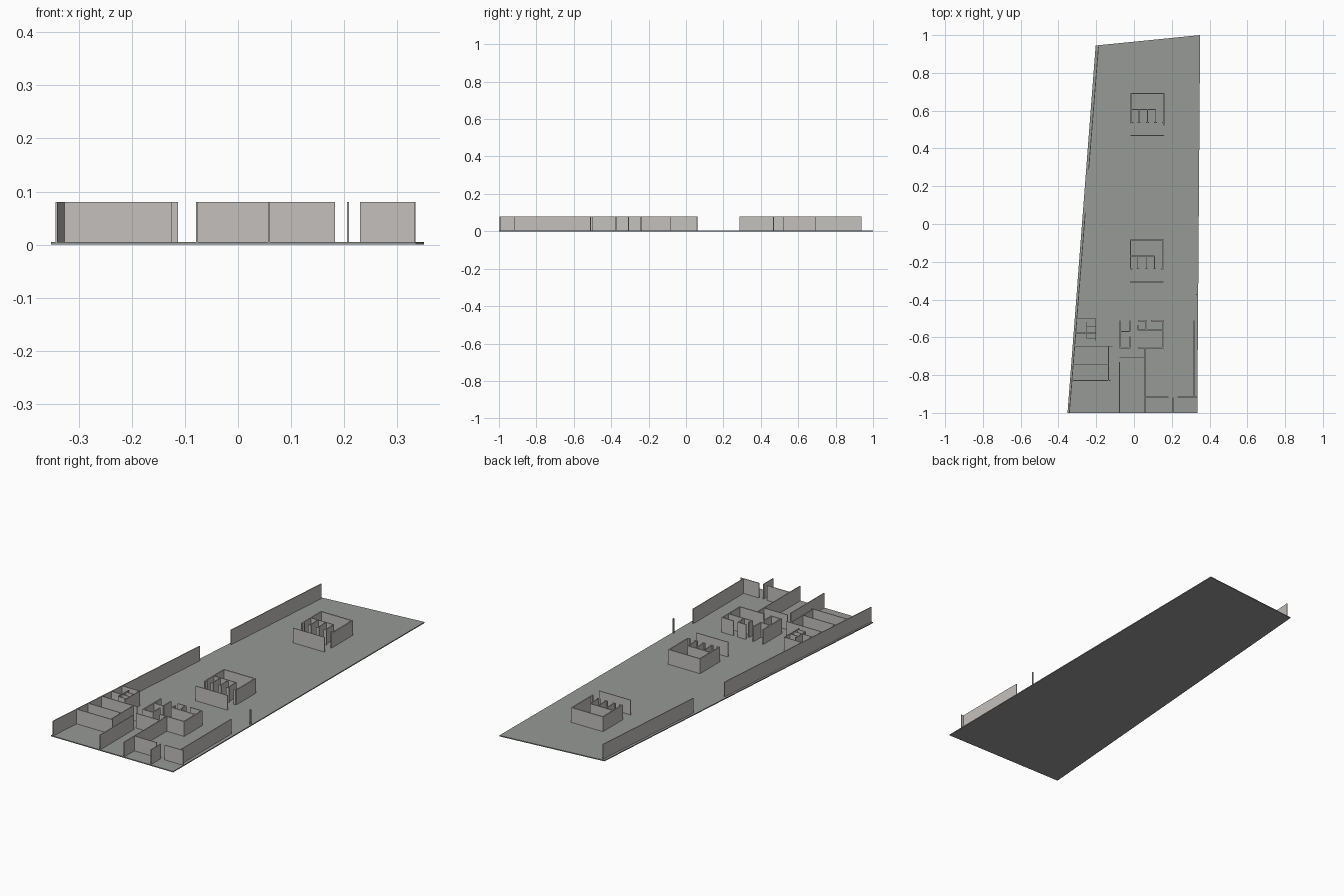
import bpy, bmesh
from mathutils import Vector

if "Cube" in bpy.data.objects:
    bpy.data.objects.remove(bpy.data.objects["Cube"])

FLOOR_Z, TOP_Z = 0.005, 0.08


def material(name, rgb):
    m = bpy.data.materials.new(name)
    m.diffuse_color = (*rgb, 1)
    m.use_nodes = True
    m.node_tree.nodes["Principled BSDF"].inputs["Base Color"].default_value = m.diffuse_color
    return m


WALL = material("warm light grey", (0.55, 0.53, 0.505))
FLOOR = material("concrete grey", (0.31, 0.32, 0.31))


def prism(bm, outline, z0, z1):
    low = [bm.verts.new((x, y, z0)) for x, y in outline]
    high = [bm.verts.new((x, y, z1)) for x, y in outline]
    bm.faces.new(low[::-1])
    bm.faces.new(high)
    n = len(outline)
    for i in range(n):
        j = (i + 1) % n
        bm.faces.new((low[i], low[j], high[j], high[i]))


def finish(bm, name, mat):
    bmesh.ops.recalc_face_normals(bm, faces=bm.faces)
    mesh = bpy.data.meshes.new(name)
    bm.to_mesh(mesh)
    bm.free()
    mesh.materials.append(mat)
    bpy.context.collection.objects.link(bpy.data.objects.new(name, mesh))


def walls(name, runs, thick=0.004):
    """Upright wall panels along (x0, y0, x1, y1) centre lines."""
    bm = bmesh.new()
    for x0, y0, x1, y1 in runs:
        a, b = Vector((x0, y0)), Vector((x1, y1))
        d = (b - a).normalized()
        s = Vector((-d.y, d.x)) * thick / 2
        prism(bm, [a - s, b - s, b + s, a + s], FLOOR_Z, TOP_Z)
    finish(bm, name, WALL)


# Floor slab
bm = bmesh.new()
prism(bm, [(-0.352, -1), (0.335, -1), (0.35, 1), (-0.203, 0.945)], 0, FLOOR_Z)
finish(bm, "floor_slab", FLOOR)


# Slanted left boundary wall, with an opening between its two lengths
def left_x(y):
    return -0.342 + (y + 1) * 0.0794


walls("left_boundary_wall", [(left_x(a), a, left_x(b), b)
                             for a, b in ((-0.998, 0.06), (0.285, 0.938))])

# Right boundary wall, door post and front corner
walls("right_boundary_wall", [(0.318, -0.918, 0.318, -0.51)])
walls("right_post", [(0.332, -0.377, 0.332, -0.371)], 0.005)
walls("front_corner_walls", [
    (0.23, -0.916, 0.333, -0.916),
    (0.207, -0.995, 0.207, -0.918),
])

# Front left rooms
walls("left_rooms", [
    (left_x(-0.828), -0.828, -0.125, -0.828),
    (left_x(-0.745), -0.745, -0.135, -0.745),
    (left_x(-0.647), -0.647, -0.113, -0.647),
    (-0.135, -0.828, -0.135, -0.647),
])

# Small cubicles above the left rooms
walls("left_cubicles", [
    (left_x(-0.5), -0.5, -0.203, -0.5),
    (left_x(-0.577), -0.577, -0.203, -0.577),
    (left_x(-0.647), -0.647, left_x(-0.577), -0.577),
    (-0.203, -0.62, -0.203, -0.5),
    (-0.25, -0.605, -0.25, -0.52),
    (-0.25, -0.545, -0.203, -0.545),
    (-0.25, -0.605, -0.203, -0.605),
], 0.003)

# Middle front rooms
walls("front_rooms", [
    (-0.077, -0.998, -0.077, -0.73),
    (-0.077, -0.708, 0.058, -0.708),
    (0.058, -0.998, 0.058, -0.655),
    (0.058, -0.916, 0.183, -0.916),
])
walls("narrow_room", [
    (-0.075, -0.655, -0.075, -0.51),
    (-0.078, -0.655, -0.018, -0.655),
    (-0.021, -0.655, -0.021, -0.595),
    (-0.021, -0.57, -0.021, -0.51),
    (-0.075, -0.57, -0.021, -0.57),
], 0.006)
walls("square_room", [
    (0.155, -0.655, 0.155, -0.51),
    (0.02, -0.655, 0.158, -0.655),
    (0.02, -0.562, 0.155, -0.562),
    (0.022, -0.562, 0.022, -0.535),
    (0.065, -0.562, 0.065, -0.51),
    (0.02, -0.512, 0.06, -0.512),
    (0.09, -0.512, 0.158, -0.512),
], 0.006)


# Two open washroom blocks, each with stalls and a screen in front
def washroom(name, x, y, stalls):
    left, right, front = x + 0.003, x + 0.177, y - 0.155
    walls(name + "_shell", [
        (x, y - 0.003, x + 0.18, y - 0.003),
        (left, y - 0.16, left, y),
        (right, y - 0.172 if len(stalls) and y > 0 else y - 0.155, right, y),
        (left, front, left + 0.012, front),
        (right - 0.012, front, right, front),
    ], 0.006)
    runs = [(left, y - 0.087, x + stalls[-1], y - 0.087)]
    for s in stalls:
        runs += [(x + s, front, x + s, y - 0.087),
                 (x + s - 0.008, front, x + s + 0.008, front)]
    walls(name + "_stalls", runs)
    walls(name + "_screen", [(x, y - 0.225, x + 0.178, y - 0.225)])


washroom("rear_washroom", -0.018, 0.693, (0.045, 0.09, 0.133))
washroom("middle_washroom", -0.022, -0.082, (0.042, 0.087, 0.13))
